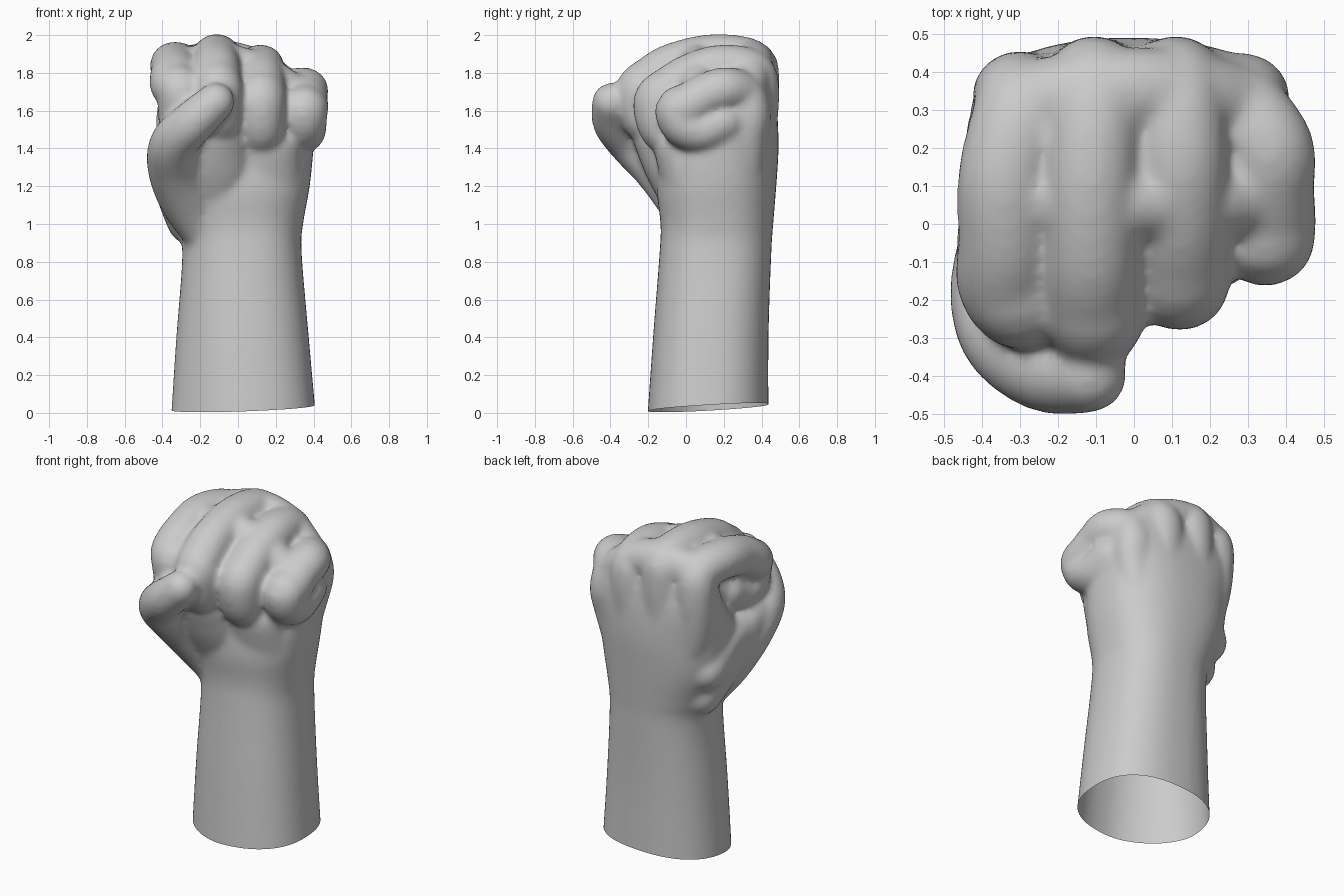
import bpy, bmesh, math
from mathutils import Vector

if "Cube" in bpy.data.objects:
    bpy.data.objects.remove(bpy.data.objects["Cube"])


def spline(pts, n):
    """Catmull-Rom samples through tuples of any length."""
    pts = [Vector(p) for p in pts]
    out = []
    for i in range(len(pts) - 1):
        a, b, c, d = pts[max(i - 1, 0)], pts[i], pts[i + 1], pts[min(i + 2, len(pts) - 1)]
        for k in range(n):
            t = k / n
            out.append(0.5 * (2 * b + (c - a) * t + (2 * a - 5 * b + 4 * c - d) * t * t
                              + (3 * b - a - 3 * c + d) * t ** 3))
    out.append(pts[-1])
    return out


def loft(bm, rings):
    rows = [[bm.verts.new(p) for p in r] for r in rings]
    n = len(rows[0])
    for a, b in zip(rows, rows[1:]):
        for i in range(n):
            j = (i + 1) % n
            bm.faces.new((a[i], a[j], b[j], b[i]))
    bm.faces.new(rows[0][::-1])
    bm.faces.new(rows[-1])


def tube(bm, pts, ref, wide=1.0, n=24):
    """Round-ended tube; pts are (x, y, z, radius), ref is the width direction."""
    s = spline(pts, 5)
    path = [(p.xyz, p[3]) for p in s]
    t0 = (path[0][0] - path[1][0]).normalized()
    t1 = (path[-1][0] - path[-2][0]).normalized()
    caps = [math.radians(a) for a in (20, 40, 60, 75, 86)]
    (p0, r0), (p1, r1) = path[0], path[-1]
    full = [(p0 + t0 * r0 * math.sin(a), r0 * math.cos(a), -t0) for a in reversed(caps)]
    for i, (p, r) in enumerate(path):
        t = path[min(i + 1, len(path) - 1)][0] - path[max(i - 1, 0)][0]
        full.append((p, r, t.normalized()))
    full += [(p1 + t1 * r1 * math.sin(a), r1 * math.cos(a), t1) for a in caps]
    rings = []
    for p, r, t in full:
        u = (Vector(ref) - t * t.dot(Vector(ref))).normalized()
        v = t.cross(u)
        rings.append([p + u * (r * wide * math.cos(2 * math.pi * k / n))
                      + v * (r * math.sin(2 * math.pi * k / n)) for k in range(n)])
    loft(bm, rings)


bm = bmesh.new()

# forearm, wrist and palm: z, xmin, xmax, ymin, ymax, roundness of the thumb-side corner
sections = [(-0.1, -.36, .42, -.21, .437, 1.7), (0.4, -.327, .375, -.175, .437, 1.9),
            (0.85, -.295, .337, -.14, .452, 2.15), (1.0, -.33, .345, -.135, .462, 2.2),
            (1.2, -.41, .38, -.155, .478, 2.3), (1.4, -.43, .40, -.12, .49, 2.3),
            (1.6, -.43, .41, .08, .482, 2.3), (1.76, -.39, .375, .12, .455, 2.3)]
rings = []
for z, x0, x1, y0, y1, q in [tuple(v) for v in spline(sections, 5)]:
    ring = []
    for k in range(48):
        a = 2 * math.pi * k / 48
        c, s = math.cos(a), math.sin(a)
        e = 2 / (q if c < 0 and s < 0 else 2.4)
        ring.append(Vector(((x0 + x1) / 2 + (x1 - x0) / 2 * math.copysign(abs(c) ** e, c),
                            (y0 + y1) / 2 + (y1 - y0) / 2 * math.copysign(abs(s) ** e, s), z)))
    rings.append(ring)
loft(bm, rings)

# curled fingers: knuckle x, mid x, tip x, top z, front y, bottom z, back y
fingers = [(-.30, -.338, -.30, 1.965, -.335, 1.43, .46),
           (-.105, -.115, -.105, 2.005, -.38, 1.40, .50),
           (.11, .12, .12, 1.95, -.285, 1.345, .50),
           (.285, .35, .345, 1.83, -.17, 1.375, .455)]
for kx, mx, tx, T, F, B, K in fingers:
    r = 0.118
    h = T - B
    ya, yb = K - r - .04, F + .155 + .25 * h
    tube(bm, [(kx * .65, K - r - .025, 1.1, .09), (kx * .95, K - r - .015, 1.45, .11),
              (kx, K - r - .005, T - .25, r), (kx * .99, ya, T - r - .025, r),
              (mx, (ya + yb) / 2, T - r, r), (mx, yb, T - r - .08 * h, r),
              (mx, F + r + .13 * h, T - r - .2 * h, r + .005),
              (tx, F + r + .01, (T + B) / 2, r + .005),
              (tx, F + .155, B + r + .07 * h, r), (tx * .98, F + .25, B + r, r),
              (tx * .95, F + .37, B + r + .05, r)], (1, 0, 0), 1.06)

# flesh between the fingers, keeping the grooves shallow
tube(bm, [(-.3, .31, 1.82, .11), (-.1, .345, 1.86, .115), (.1, .345, 1.81, .115),
          (.27, .31, 1.695, .11)], (0, 1, 0))
tube(bm, [(-.31, .08, 1.82, .10), (-.1, .06, 1.86, .10), (.12, .06, 1.80, .10),
          (.31, .07, 1.68, .10)], (0, 1, 0))

# inside of the fist
tube(bm, [(-.17, .10, 1.62, .2), (.05, .10, 1.62, .2), (.28, .10, 1.59, .14)], (0, 1, 0))

# thumb folded across the fingers
tube(bm, [(-.17, .06, .95, .12), (-.26, -.0, 1.13, .155), (-.33, -.13, 1.30, .15),
          (-.335, -.28, 1.43, .13), (-.235, -.378, 1.54, .117), (-.12, -.395, 1.645, .103)],
     (0, 1, 0))

# web between thumb and palm
tube(bm, [(-.25, .22, 1.02, .13), (-.30, .10, 1.2, .145), (-.325, -.02, 1.34, .14),
          (-.33, -.15, 1.40, .13)], (1, 0, 0))
tube(bm, [(-.31, .25, 1.2, .13), (-.325, .12, 1.33, .13), (-.33, 0, 1.36, .13)], (1, 0, 0))
# fleshy slope of the palm running up under the fingers
tube(bm, [(-.1, .10, .95, .15), (-.12, .03, 1.15, .165), (-.14, -.07, 1.33, .16),
          (-.14, -.14, 1.45, .14)], (1, 0, 0), 1.35)
tube(bm, [(.12, .10, .95, .15), (.12, .04, 1.2, .16), (.12, -.02, 1.4, .15)], (1, 0, 0), 1.4)

bmesh.ops.recalc_face_normals(bm, faces=bm.faces)
mesh = bpy.data.meshes.new("fist")
bm.to_mesh(mesh)
bm.free()
fist = bpy.data.objects.new("fist", mesh)
bpy.context.collection.objects.link(fist)
bpy.context.view_layer.objects.active = fist
fist.select_set(True)

# fuse the parts into one skin
rm = fist.modifiers.new("fuse", 'REMESH')
rm.mode = 'VOXEL'
rm.voxel_size = 0.016
sm = fist.modifiers.new("soften", 'SMOOTH')
sm.factor = 0.5
sm.iterations = 14
for m in ("fuse", "soften"):
    bpy.ops.object.modifier_apply(modifier=m)

# open, slightly slanted cut at the forearm
bm = bmesh.new()
bm.from_mesh(fist.data)
bmesh.ops.bisect_plane(bm, geom=bm.verts[:] + bm.edges[:] + bm.faces[:],
                       plane_co=(0, 0.1, 0.025), plane_no=(-0.04, -0.06, 1), clear_inner=True)
bm.to_mesh(fist.data)
bm.free()
for p in fist.data.polygons:
    p.use_smooth = True
